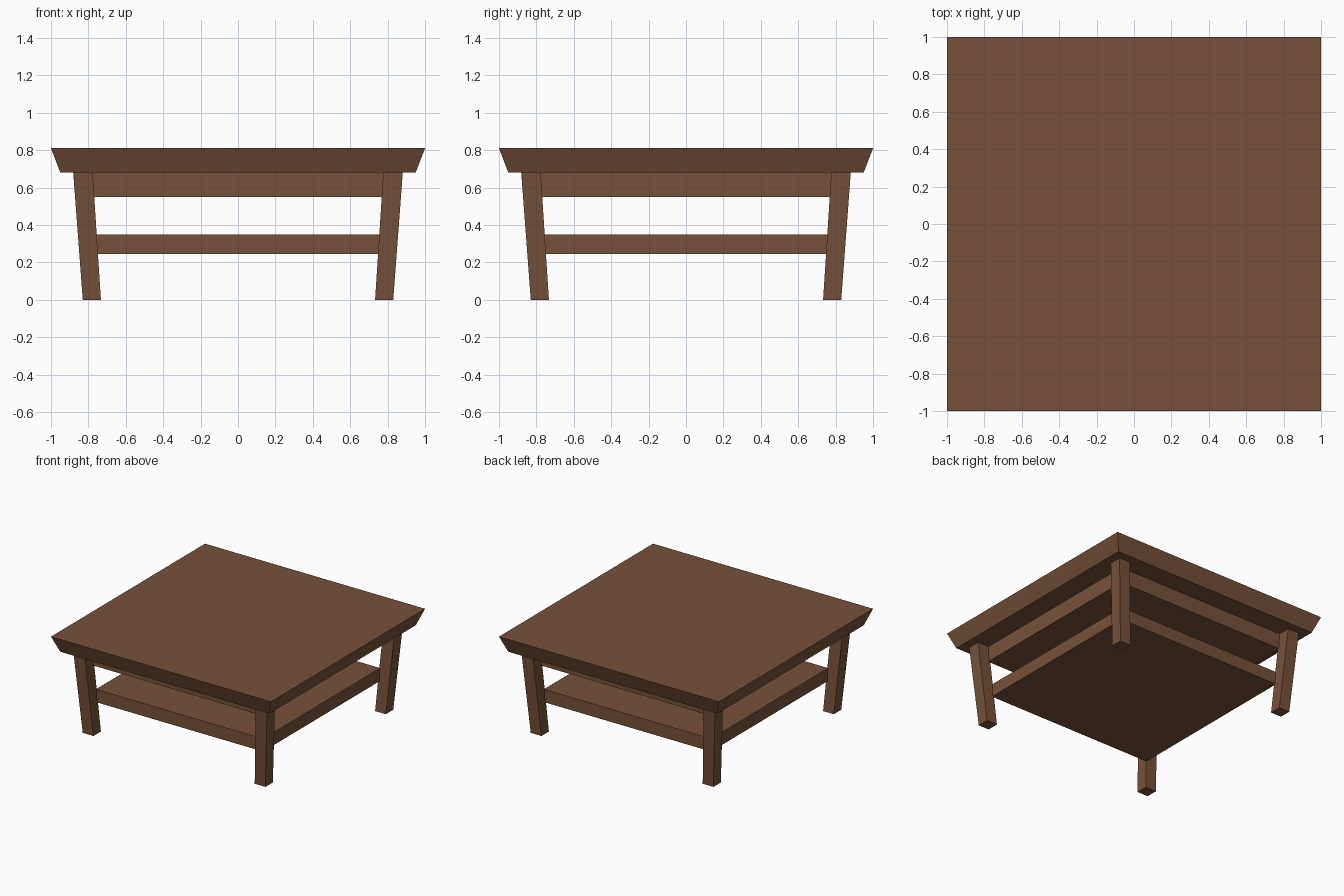
import bpy, bmesh

if "Cube" in bpy.data.objects:
    bpy.data.objects.remove(bpy.data.objects["Cube"])

wood = bpy.data.materials.new("brown wood")
wood.diffuse_color = (0.185, 0.083, 0.043, 1.0)
wood.use_nodes = True
wood.node_tree.nodes["Principled BSDF"].inputs["Base Color"].default_value = wood.diffuse_color


def frustum(name, bottom, top):
    """Four-sided block; bottom and top are (x0, x1, y0, y1, z)."""
    bm = bmesh.new()
    rings = []
    for x0, x1, y0, y1, z in (bottom, top):
        rings.append([bm.verts.new((x, y, z))
                      for x, y in ((x0, y0), (x1, y0), (x1, y1), (x0, y1))])
    low, high = rings
    bm.faces.new(low[::-1])
    bm.faces.new(high)
    for i in range(4):
        j = (i + 1) % 4
        bm.faces.new((low[i], low[j], high[j], high[i]))
    bmesh.ops.recalc_face_normals(bm, faces=bm.faces)
    mesh = bpy.data.meshes.new(name)
    bm.to_mesh(mesh)
    bm.free()
    mesh.materials.append(wood)
    obj = bpy.data.objects.new(name, mesh)
    bpy.context.collection.objects.link(obj)
    return obj


def square(half, z):
    return (-half, half, -half, half, z)


# table top, flaring outwards towards the upper face
frustum("table_top", square(0.95, 0.68), square(1.0, 0.81))

# solid apron under the top, and the lower shelf
frustum("apron", square(0.78, 0.55), square(0.78, 0.68))
frustum("shelf", square(0.76, 0.245), square(0.76, 0.35))

# four legs, leaning inwards towards the floor
for x_name, sx in (("left", -1), ("right", 1)):
    for y_name, sy in (("front", -1), ("back", 1)):
        def foot(inner, outer, z):
            xs = sorted((sx * inner, sx * outer))
            ys = sorted((sy * inner, sy * outer))
            return (*xs, *ys, z)
        frustum(f"{y_name}_{x_name}_leg",
                foot(0.733, 0.83, 0.0), foot(0.777, 0.881, 0.68))
